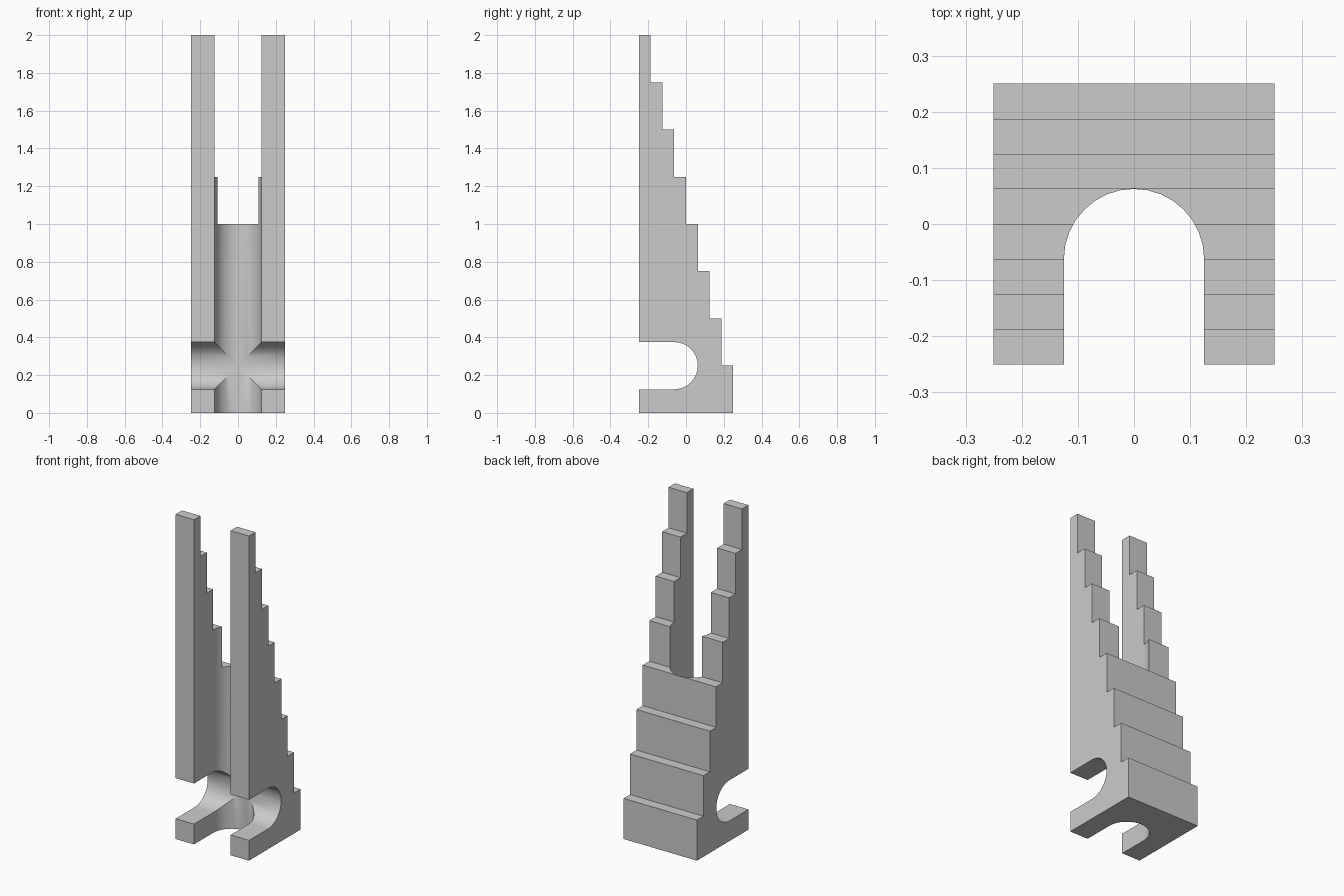
import bpy, bmesh, math
from mathutils import Vector

if "Cube" in bpy.data.objects:
    bpy.data.objects.remove(bpy.data.objects["Cube"])

STEPS, DEPTH, HALF, RISE = 8, 0.0625, 0.25, 0.25
RADIUS, CENTRE_Y = 0.125, -0.0625


def prism(name, points, sweep):
    """Extrude a closed outline of 3D points along a vector."""
    bm = bmesh.new()
    face = bm.faces.new([bm.verts.new(p) for p in points])
    new = bmesh.ops.extrude_face_region(bm, geom=[face])["geom"]
    verts = [g for g in new if isinstance(g, bmesh.types.BMVert)]
    bmesh.ops.translate(bm, verts=verts, vec=Vector(sweep))
    bmesh.ops.recalc_face_normals(bm, faces=bm.faces[:])
    mesh = bpy.data.meshes.new(name)
    bm.to_mesh(mesh)
    bm.free()
    obj = bpy.data.objects.new(name, mesh)
    bpy.context.collection.objects.link(obj)
    return obj


def slot_outline(sides=16):
    """Round-ended slot, open towards the front: (across, y) pairs."""
    arc = [(RADIUS * math.cos(math.pi * i / sides),
            CENTRE_Y + RADIUS * math.sin(math.pi * i / sides))
           for i in range(sides + 1)]
    return [(RADIUS, -0.4)] + arc + [(-RADIUS, -0.4)]


# Stepped body: side profile swept across x
profile = [(-HALF, 0, 0)]
for i in range(STEPS):
    y = HALF - i * DEPTH
    if i == 3:
        y += 0.0015  # thin wall left behind the vertical slot
    profile += [(-HALF, y, i * RISE), (-HALF, y, (i + 1) * RISE)]
profile.append((-HALF, -HALF, STEPS * RISE))
profile[0] = (-HALF, -HALF, 0)
body = prism("stepped_body", profile, (2 * HALF, 0, 0))

# Vertical slot and horizontal cross slot
outline = slot_outline()
cutters = [
    prism("vertical_slot_cutter", [(a, y, -0.1) for a, y in outline], (0, 0, 2.3)),
    prism("cross_slot_cutter", [(-0.4, y, 0.25 + a) for a, y in outline], (0.8, 0, 0)),
]
bpy.context.view_layer.objects.active = body
body.select_set(True)
for cutter in cutters:
    cutter.hide_render = True
    mod = body.modifiers.new(cutter.name, 'BOOLEAN')
    mod.operation, mod.solver, mod.object = 'DIFFERENCE', 'EXACT', cutter
    bpy.ops.object.modifier_apply(modifier=mod.name)
    bpy.data.objects.remove(cutter)

bpy.ops.object.shade_smooth_by_angle(angle=math.radians(30))
